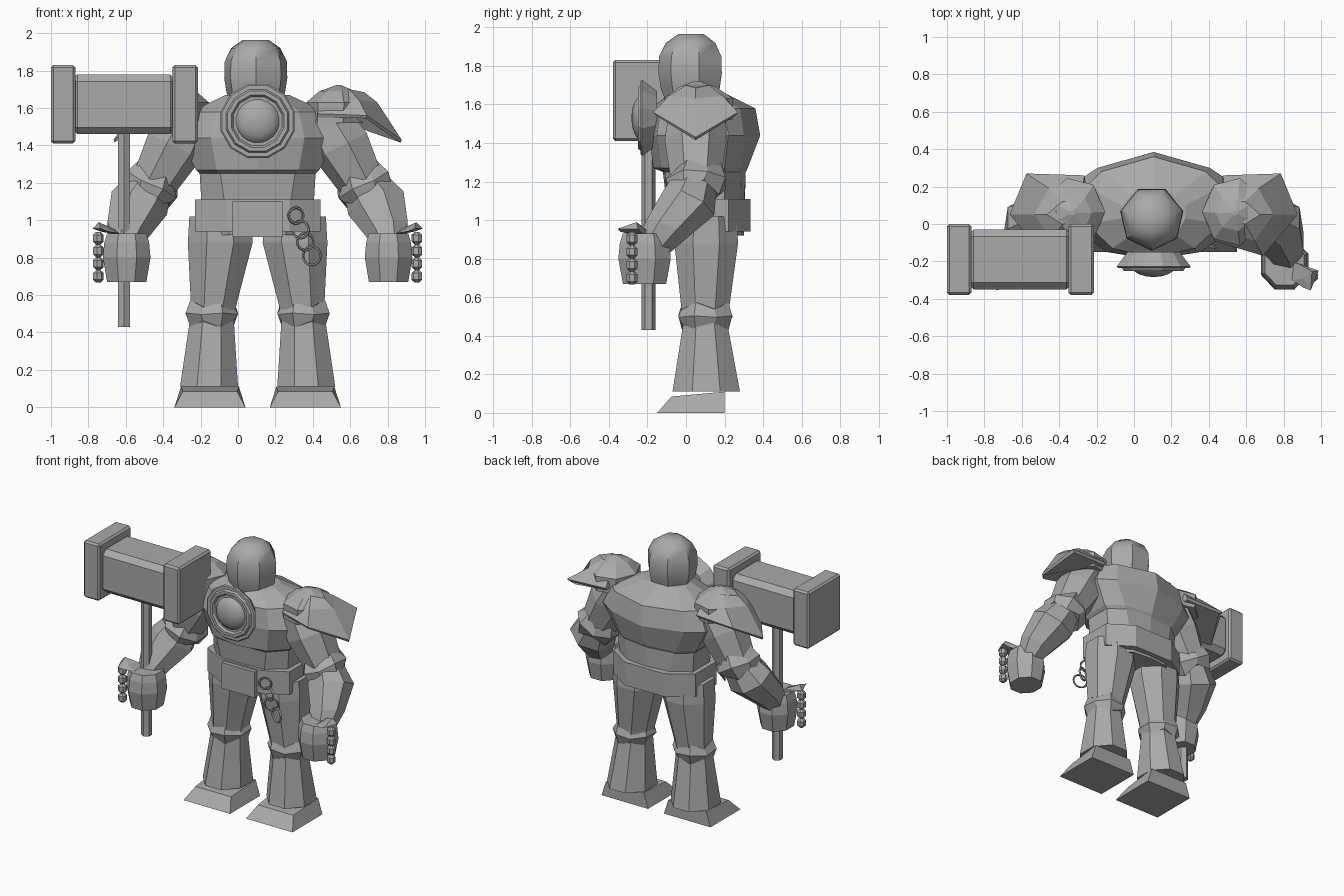
import bpy, bmesh, math
from mathutils import Vector, Matrix

if "Cube" in bpy.data.objects:
    bpy.data.objects.remove(bpy.data.objects["Cube"])

CX = 0.105  # body centre line; the hammer widens the model on one side
grey = bpy.data.materials.new("stone_grey")
grey.diffuse_color = (0.4, 0.4, 0.4, 1)
grey.use_nodes = True
grey.node_tree.nodes["Principled BSDF"].inputs["Base Color"].default_value = grey.diffuse_color


def finish(name, bm, smooth=None):
    bmesh.ops.recalc_face_normals(bm, faces=bm.faces)
    me = bpy.data.meshes.new(name)
    bm.to_mesh(me)
    bm.free()
    ob = bpy.data.objects.new(name, me)
    bpy.context.collection.objects.link(ob)
    me.materials.append(grey)
    if smooth:
        bpy.context.view_layer.objects.active = ob
        bpy.ops.object.select_all(action='DESELECT')
        ob.select_set(True)
        bpy.ops.object.shade_smooth_by_angle(angle=math.radians(smooth))
    return ob


def loft(name, rings, sides=(0,), smooth=None):
    """Skin rings of points; sides (1, -1) builds a mirrored pair."""
    for s in sides:
        bm = bmesh.new()
        vs = [[bm.verts.new((CX + (s or 1) * p[0], p[1], p[2])) for p in r] for r in rings]
        for a, b in zip(vs, vs[1:]):
            for i in range(len(a)):
                j = (i + 1) % len(a)
                bm.faces.new((a[i], a[j], b[j], b[i]))
        bm.faces.new(vs[0])
        bm.faces.new(vs[-1])
        finish({0: "", 1: "left_", -1: "right_"}[s] + name, bm, smooth)


def ring(c, rx, ry, n=8, axis=(0, 0, 1), zig=0.0, turn=0.5):
    """Polygon around a centre, square to the axis, with optional zigzag along it."""
    axis = Vector(axis).normalized()
    u = (Vector((1, 0, 0)) - axis * axis.x).normalized()
    v = axis.cross(u)
    k = 1 / math.cos(math.pi / n) if n % 2 == 0 and turn == 0.5 else 1
    out = []
    for i in range(n):
        t = 2 * math.pi * (i + turn) / n
        out.append(Vector(c) + u * (math.cos(t) * rx * k) + v * (math.sin(t) * ry * k)
                   + axis * (zig if i % 2 else -zig))
    return out


def section(z, half):
    """Mirrored outline from front centre to back centre."""
    pts = [(x, y, z) for x, y in half]
    return pts + [(-x, y, z) for x, y, z in reversed(pts) if x]


def block(name, lo, hi, bevel=0.0):
    bm = bmesh.new()
    lo, hi = Vector(lo), Vector(hi)
    bmesh.ops.create_cube(bm, size=1, matrix=Matrix.Translation((lo + hi) / 2)
                          @ Matrix.Diagonal((*(hi - lo), 1)))
    if bevel:
        bmesh.ops.bevel(bm, geom=bm.edges[:], offset=bevel, segments=1, affect='EDGES')
    return finish(name, bm)


PAIR = (1, -1)

# Torso, with a chest overhanging the belly
loft("torso", [
    section(0.92, [(0, -.08), (.15, -.08), (.29, 0), (.29, .2), (.14, .29), (0, .30)]),
    section(1.25, [(0, -.12), (.20, -.11), (.31, 0), (.31, .2), (.20, .28), (0, .31)]),
    section(1.27, [(0, -.17), (.22, -.13), (.33, -.02), (.33, .2), (.22, .29), (0, .32)]),
    section(1.44, [(0, -.19), (.25, -.15), (.42, -.03), (.42, .22), (.30, .30), (0, .385)]),
    section(1.58, [(0, -.18), (.22, -.13), (.36, 0), (.36, .2), (.28, .28), (0, .36)]),
    section(1.67, [(0, -.07), (.12, -.06), (.17, .03), (.17, .1), (.12, .16), (0, .18)])])

# Belt and buckle plate
belt = [(.17, -.12), (.335, -.03), (.335, .22), (.16, .335)]
loft("belt", [section(.94, belt), section(1.11, belt)])
block("buckle", (CX - .135, -.15, .91), (CX + .135, -.05, 1.1))

# Head
loft("head", [ring((-.01, .03, z), r, r, 7, turn=.25) for z, r in
              ((1.58, .12), (1.68, .16), (1.76, .173), (1.85, .17), (1.92, .135), (1.965, .07))],
     smooth=40)

# Chest medallion: dish, raised rim and dome, stacked along -y
FWD = (0, -1, 0)


def disc(name, steps, n, smooth=None):
    loft(name, [ring((0, y, 1.53), r, r, n, FWD) for y, r in steps], smooth=smooth)


disc("medallion_dish", [(-.15, .14), (-.22, .192), (-.228, .198), (-.235, .19), (-.235, .14)], 12)
disc("medallion_rim", [(-.23, .172), (-.25, .16), (-.25, .14), (-.235, .13)], 12)
disc("medallion_dome", [(-.23, .118), (-.25, .107), (-.268, .08), (-.279, .045), (-.283, .01)], 20, 50)

# Legs, knee bands and feet
loft("leg", [ring((.20, .105, 1.02), .165, .155),
             ring((.20, .105, .88), .173, .165),
             ring((.235, .10, .55), .122, .125),
             ring((.245, .10, .46), .118, .115),
             ring((.26, .105, .11), .155, .175)], PAIR)
loft("knee_band", [ring((.245, .10, .555), .115, .12, zig=.018),
                   ring((.245, .10, .50), .14, .14, zig=.004),
                   ring((.245, .10, .445), .115, .12, zig=-.018)], PAIR)
loft("foot", [[(.065, -.15, 0), (.445, -.15, 0), (.445, .2, 0), (.065, .2, 0)],
              [(.11, -.075, .085), (.40, -.075, .085), (.41, .2, .11), (.10, .2, .11)]], PAIR)

# Arms and elbow bands
up = (.5, 0, -1)
loft("upper_arm", [ring((.36, .06, 1.56), .14, .15, 7, up),
                   ring((.45, .05, 1.40), .165, .165, 7, up),
                   ring((.57, .05, 1.18), .125, .13, 7, up)], PAIR)
fore = (.4, -.5, -1)
loft("elbow_band", [ring((.54, .06, 1.25), .115, .12, 8, up, .025),
                    ring((.565, .05, 1.19), .15, .155, 8, up, .005),
                    ring((.595, .04, 1.13), .13, .13, 8, up, -.025)], PAIR)
loft("forearm", [ring((.575, .05, 1.20), .12, .12, 7, fore),
                 ring((.64, .01, 1.08), .165, .15, 7, fore),
                 ring((.70, -.11, .94), .12, .115, 7, fore),
                 ring((.715, -.17, .86), .085, .09, 7, fore)], PAIR)

# Fists, knuckles and thumb tips
loft("fist", [ring((.70, -.215, z), r, r * 1.07) for z, r in
              ((.67, .105), (.80, .127), (.88, .12), (.93, .105))], PAIR)
for k in range(4):
    z = .70 + k * .068
    loft("knuckle_%d" % (k + 1), [ring((.853, -.28, z + h), r, r, 7) for h, r in
                                  ((-.034, .012), (-.018, .03), (.018, .03), (.034, .012))], PAIR)
loft("thumb", [[(.74, -.20, .92), (.84, -.24, .94), (.80, -.34, .94), (.74, -.30, .93)],
               [(.77, -.21, .955), (.882, -.25, .955), (.84, -.355, .955), (.80, -.29, .96)],
               [(.84, -.25, .985), (.85, -.255, .99), (.845, -.27, .985), (.835, -.26, .98)]], PAIR)

# Shoulder pads: faceted cap over a flared plate reaching a low outer tip
loft("shoulder_cap", [ring((.42, .065, 1.52), .16, .18, 7),
                      ring((.425, .065, 1.63), .165, .185, 7),
                      ring((.43, .06, 1.69), .10, .10, 7),
                      ring((.435, .06, 1.722), .015, .015, 7)], PAIR)
loft("shoulder_plate", [
    [(.32, -.08, 1.55), (.58, -.16, 1.545), (.765, .05, 1.415), (.66, .26, 1.545), (.38, .25, 1.55)],
    [(.32, -.09, 1.57), (.585, -.17, 1.56), (.77, .05, 1.43), (.68, .27, 1.56), (.37, .26, 1.57)],
    [(.34, -.03, 1.64), (.54, -.09, 1.645), (.64, .05, 1.63), (.56, .19, 1.645), (.38, .19, 1.65)],
    [(.38, .02, 1.69), (.49, .0, 1.70), (.57, .05, 1.685), (.49, .12, 1.70), (.40, .12, 1.695)]], PAIR)

# War hammer: bevelled end blocks, chamfered middle, hexagonal shaft
block("hammer_outer_end", (-1.0, -.38, 1.41), (-.87, 0, 1.83), .013)
block("hammer_inner_end", (-.35, -.38, 1.41), (-.215, 0, 1.83), .013)
block("hammer_core", (-.895, -.35, 1.46), (-.325, -.03, 1.78), .037)
loft("hammer_shaft", [ring((-.61 - CX, -.195, z), .032, .032, 6) for z in (.43, 1.5)])

# Hanging chain of four links on the hip
for k, (x, z, r) in enumerate(((.31, 1.025, .042), (.335, .95, .046), (.36, .885, .046), (.395, .81, .05))):
    bm = bmesh.new()
    n, m = 16, 6
    mat = (Matrix.Translation((x, -.125 + .012 * (k % 2), z))
           @ Matrix.Rotation(.35 * (-1) ** k, 4, 'Z'))
    g = []
    for i in range(n):
        a = 2 * math.pi * i / n
        g.append([bm.verts.new(mat @ Vector(((r + .007 * math.cos(b)) * math.cos(a), .007 * math.sin(b),
                                             (r + .007 * math.cos(b)) * math.sin(a))))
                  for b in (2 * math.pi * j / m for j in range(m))])
    for i in range(n):
        for j in range(m):
            bm.faces.new((g[i][j], g[(i + 1) % n][j], g[(i + 1) % n][(j + 1) % m], g[i][(j + 1) % m]))
    finish("chain_link_%d" % (k + 1), bm, 60)
